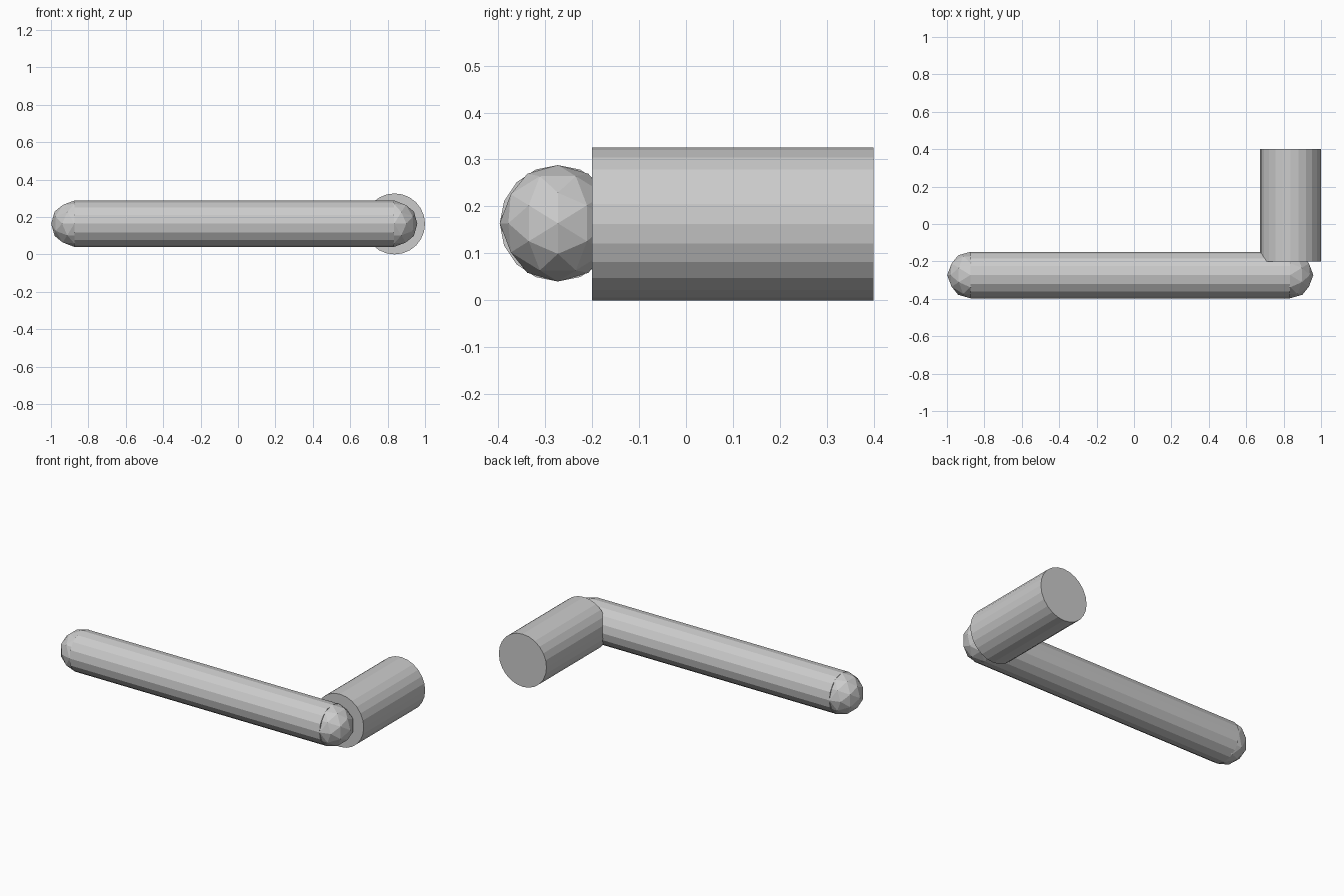
import bpy
from math import pi, radians

if "Cube" in bpy.data.objects:
    bpy.data.objects.remove(bpy.data.objects["Cube"])

BAR_Y, AXIS_Z, BAR_R = -0.273, 0.164, 0.124
BAR_LEFT, BAR_RIGHT = -0.875, 0.835


def cylinder(name, sides, radius, length, location, rotation):
    bpy.ops.mesh.primitive_cylinder_add(vertices=sides, radius=radius, depth=length,
                                        location=location, rotation=rotation)
    bpy.context.object.name = name


# Mounting post running front to back
cylinder("mounting_post", 24, 0.163, 0.6, (0.837, 0.1, 0.163), (pi / 2, 0, 0))

# Long grip bar running left to right
cylinder("grip_bar", 16, BAR_R, BAR_RIGHT - BAR_LEFT,
         ((BAR_LEFT + BAR_RIGHT) / 2, BAR_Y, AXIS_Z), (0, pi / 2, 0))

# Faceted round ends, turned so a point sits on the bar axis
for name, x in (("left_end", BAR_LEFT), ("right_end", BAR_RIGHT)):
    bpy.ops.mesh.primitive_ico_sphere_add(subdivisions=2, radius=BAR_R,
                                          location=(x, BAR_Y, AXIS_Z),
                                          rotation=(0, radians(58.28), 0))
    bpy.context.object.name = name
